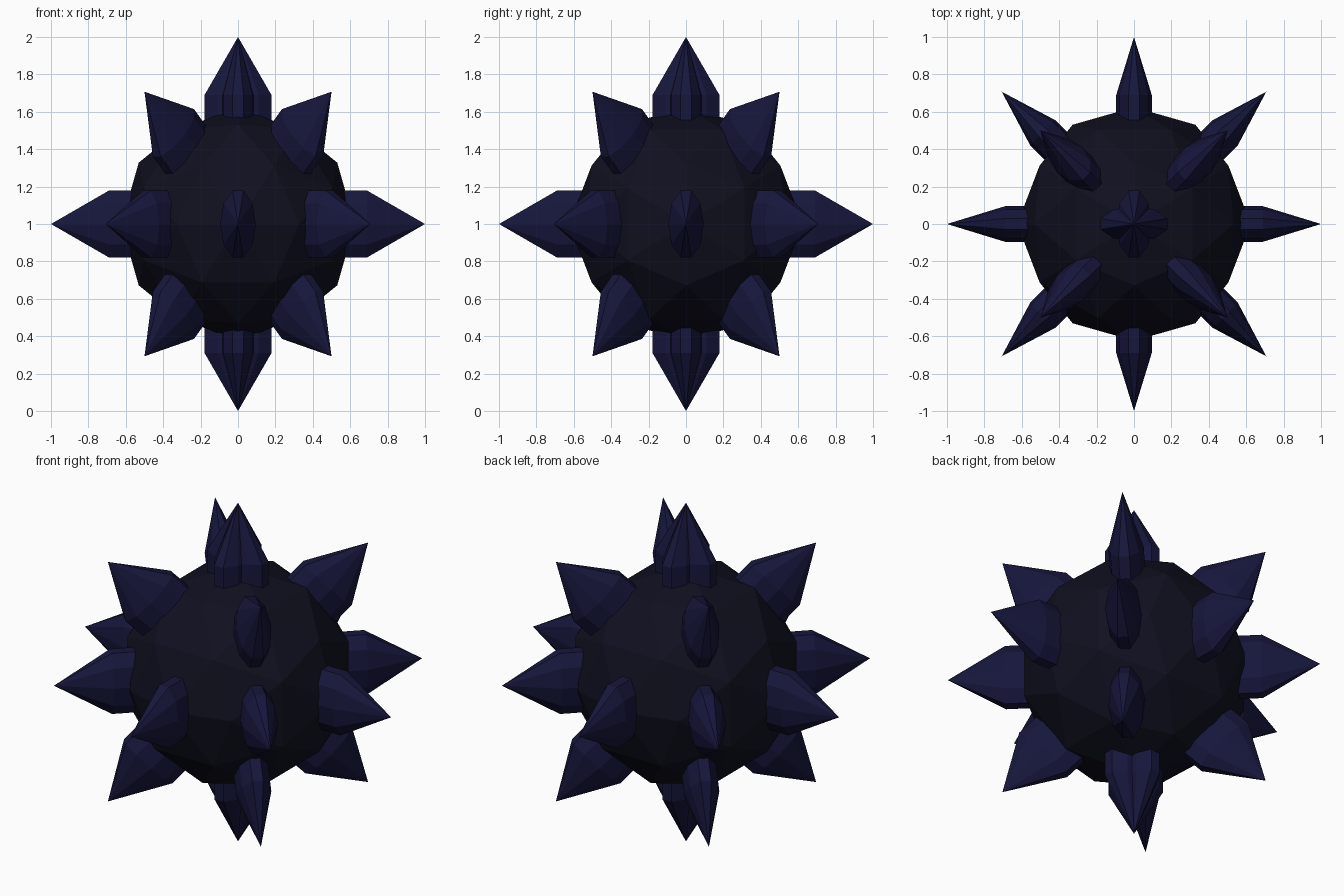
import bpy, bmesh
from math import sin, cos, pi, sqrt
from mathutils import Vector, Matrix

if "Cube" in bpy.data.objects:
    bpy.data.objects.remove(bpy.data.objects["Cube"])

CENTRE = Vector((0, 0, 1))
SIDES = 10


def material(name, rgb):
    m = bpy.data.materials.new(name)
    m.diffuse_color = (*rgb, 1)
    m.use_nodes = True
    m.node_tree.nodes["Principled BSDF"].inputs["Base Color"].default_value = m.diffuse_color
    return m


def finish(name, bm, mat):
    bmesh.ops.recalc_face_normals(bm, faces=bm.faces)
    me = bpy.data.meshes.new(name)
    bm.to_mesh(me)
    bm.free()
    me.materials.append(mat)
    ob = bpy.data.objects.new(name, me)
    bpy.context.collection.objects.link(ob)
    return ob


def spike(name, direction, wide, mat):
    """Flattened prism with a pointed end, broad along 'wide'."""
    d = Vector(direction).normalized()
    w = Vector(wide).normalized()
    n = d.cross(w)
    bm = bmesh.new()
    rings = []
    for r in (0.5, 0.69):
        rings.append([bm.verts.new(CENTRE + d * r
                                   + n * 0.095 * cos(2 * pi * i / SIDES)
                                   + w * 0.188 * sin(2 * pi * i / SIDES))
                      for i in range(SIDES)])
    tip = bm.verts.new(CENTRE + d)
    lo, hi = rings
    bm.faces.new(lo)
    for i in range(SIDES):
        j = (i + 1) % SIDES
        bm.faces.new((lo[i], lo[j], hi[j], hi[i]))
        bm.faces.new((hi[i], hi[j], tip))
    return finish(name, bm, mat)


ball_mat = material("dark_body", (0.005, 0.005, 0.014))
spike_mat = material("dark_blue_spike", (0.008, 0.008, 0.045))

# Faceted ball: icosahedron with golden-rectangle corners, split once
phi = (1 + sqrt(5)) / 2
R = 0.624
bm = bmesh.new()
for a in (-1, 1):
    for b in (-phi, phi):
        for p in ((a, b, 0), (0, a, b), (b, 0, a)):
            bm.verts.new(p)
bmesh.ops.convex_hull(bm, input=bm.verts)
bmesh.ops.subdivide_edges(bm, edges=bm.edges[:], cuts=1, use_grid_fill=True)
for v in bm.verts:
    v.co = CENTRE + v.co.normalized() * R
finish("ball", bm, ball_mat)

# Ring of eight spikes around the middle
for k in range(8):
    a = k * pi / 4
    spike(f"middle_spike_{k + 1}", (cos(a), sin(a), 0), (0, 0, 1), spike_mat)

# Four slanted spikes above and four below
for s, label in ((1, "upper"), (-1, "lower")):
    for k in range(4):
        a = pi / 4 + k * pi / 2
        h = Vector((cos(a), sin(a), 0))
        up = Vector((0, 0, s))
        spike(f"{label}_spike_{k + 1}", h + up, up - h, spike_mat)
    # Crossed pair at the pole
    spike(f"{label}_pole_spike_x", (0, 0, s), (1, 0, 0), spike_mat)
    spike(f"{label}_pole_spike_y", (0, 0, s), (0, 1, 0), spike_mat)
